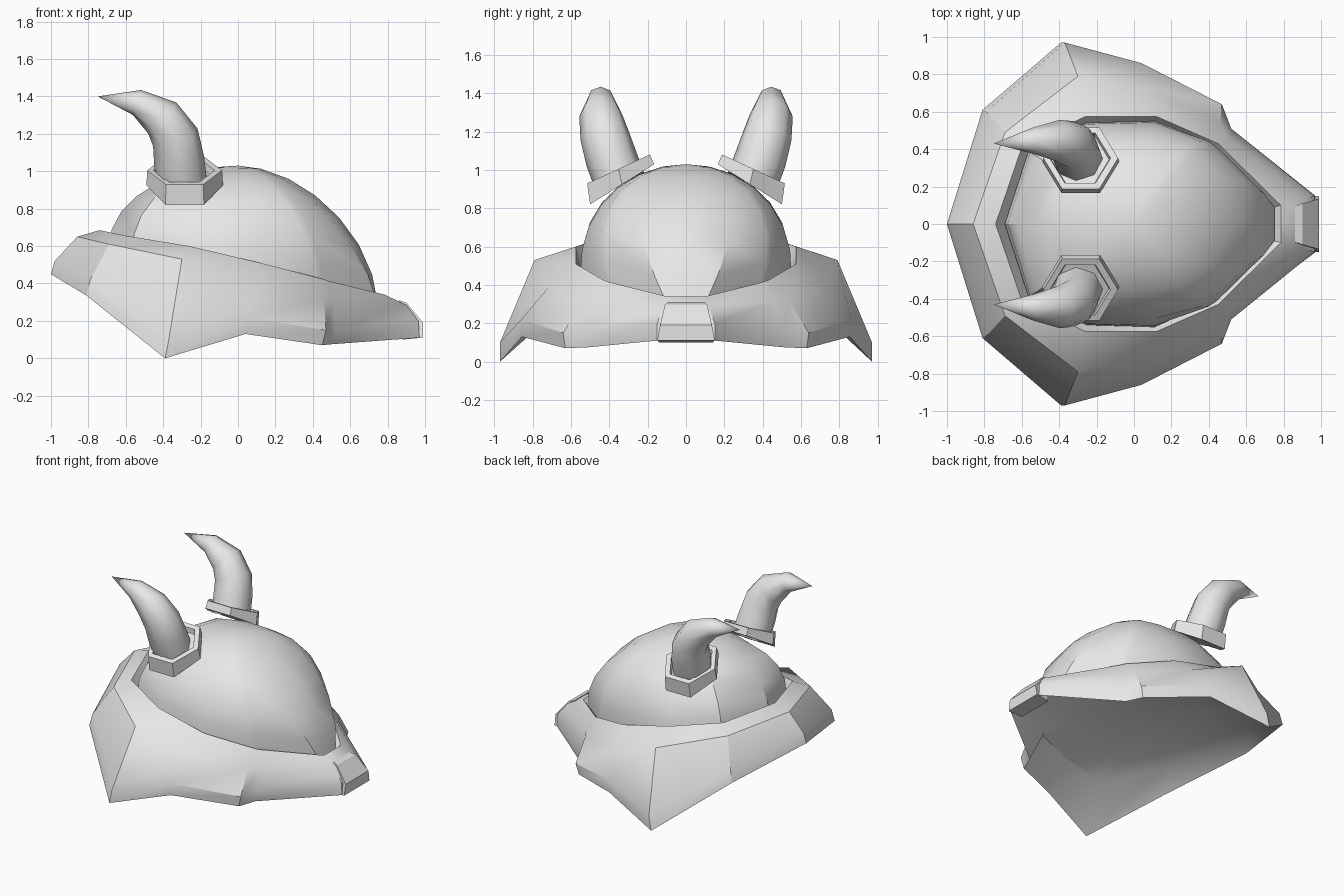
import bpy, bmesh, math
from mathutils import Vector

if "Cube" in bpy.data.objects:
    bpy.data.objects.remove(bpy.data.objects["Cube"])

grey = bpy.data.materials.new("plain grey")
grey.diffuse_color = (0.8, 0.8, 0.8, 1)
grey.use_nodes = True
grey.node_tree.nodes["Principled BSDF"].inputs["Base Color"].default_value = grey.diffuse_color


def loft(name, rings, cap_start=False, cap_end=False, tip=None, angle=32):
    """Skin a list of closed rings; tip closes the last ring to a point."""
    bm = bmesh.new()
    vs = [[bm.verts.new(p) for p in r] for r in rings]
    n = len(vs[0])
    for a, b in zip(vs, vs[1:]):
        for i in range(n):
            j = (i + 1) % n
            bm.faces.new((a[i], a[j], b[j], b[i]))
    if cap_start:
        bm.faces.new(vs[0][::-1])
    if cap_end:
        bm.faces.new(vs[-1])
    if tip is not None:
        t = bm.verts.new(tip)
        for i in range(n):
            bm.faces.new((vs[-1][i], vs[-1][(i + 1) % n], t))
    bmesh.ops.recalc_face_normals(bm, faces=bm.faces)
    me = bpy.data.meshes.new(name)
    bm.to_mesh(me)
    bm.free()
    me.materials.append(grey)
    ob = bpy.data.objects.new(name, me)
    bpy.context.collection.objects.link(ob)
    bpy.ops.object.select_all(action='DESELECT')
    ob.select_set(True)
    bpy.context.view_layer.objects.active = ob
    bpy.ops.object.shade_smooth_by_angle(angle=math.radians(angle))
    return ob


def mirrored(half):
    """Half loop from rear centre to front centre -> full loop."""
    return half + [(x, -y, *r) for x, y, *r in half[-2:0:-1]]


# Brim cross-sections from rear to front: lower edge, upper edge, shoulder, top, inner lip
stations = [
    [(-1, 0, .45), (-.98, 0, .52), (-.86, 0, .65), (-.74, 0, .685), (-.69, 0, .61)],
    [(-.81, .61, .335), (-.79, .60, .42), (-.69, .49, .61), (-.60, .41, .655), (-.565, .385, .58)],
    [(-.39, .97, 0), (-.37, .97, .10), (-.30, .79, .53), (-.26, .575, .60), (-.25, .54, .51)],
    [(.04, .855, .13), (.04, .86, .22), (.09, .72, .385), (.12, .575, .51), (.11, .55, .47)],
    [(.45, .63, .07), (.47, .64, .15), (.46, .54, .315), (.45, .43, .425), (.43, .41, .40)],
    [(.50, .51, .075), (.52, .51, .155), (.51, .46, .315), (.48, .40, .415), (.46, .385, .39)],
    [(.97, .15, .11), (.965, .15, .20), (.90, .12, .285), (.785, .10, .34), (.75, .09, .30)],
    [(.97, 0, .11), (.965, 0, .20), (.90, 0, .285), (.785, 0, .34), (.75, 0, .30)],
]
A, B, C, D, E = [mirrored([s[k] for s in stations]) for k in range(5)]
# Hollow underside: sloped inner wall rising to a shallow ceiling
inner_wall = mirrored([(-.86, 0, .50), (-.69, .48, .44), (-.31, .73, .29), (.05, .68, .33),
                       (.41, .48, .28), (.44, .42, .27), (.82, .11, .22), (.82, 0, .22)])
ceiling = [(x * .6, y * .6, .40 + (z - .3) * .3) for x, y, z in inner_wall]
loft("brim", [E, D, C, B, A, inner_wall, ceiling], tip=(-.05, 0, .44))

# Dome: pointed plan at the brim that blends to a rounder plan higher up
round_plan = mirrored([(-.70, 0), (-.58, .41), (-.25, .57), (.12, .575),
                       (.37, .555), (.44, .52), (.63, .36), (.71, 0)])
rings = []
for k in range(7):
    th = math.radians(k * 13)
    s, c = math.sin(th), math.cos(th)
    w = min(1, 1.3 * s)
    ring = []
    for (x, y, z), (rx, ry) in zip(E, round_plan):
        z -= .02
        ring.append(((x + (rx - x) * w) * c ** (1.12 if x > 0 else 1),
                     (y + (ry - y) * w) * c, z + (1.03 - z) * s))
    rings.append(ring)
loft("dome", rings, tip=(0, 0, 1.03), angle=30)

# Sloped nose block at the front tip of the brim
block = [(.86, .095, .31), (.90, .11, .298), (.99, .135, .19),
         (.988, .15, .11), (.88, .14, .10)]
loft("nose_block", [block, [(x, -y, z) for x, y, z in block]],
     cap_start=True, cap_end=True, angle=20)


def ring(center, axis, ref, r, n, stretch=1.0):
    """Polygon around an axis, first corner towards ref, stretched across it."""
    t = Vector(axis).normalized()
    u = Vector(ref)
    u = (u - t * u.dot(t)).normalized()
    v = t.cross(u)
    angles = [2 * math.pi * i / n for i in range(n)]
    return [Vector(center) + r * (math.cos(a) * u + stretch * math.sin(a) * v) for a in angles]


# Horns with wedge-shaped six-sided collars, one on each side
path = [((-.30, .345, .94), .135), ((-.315, .390, 1.06), .135), ((-.335, .425, 1.18), .128),
        ((-.405, .445, 1.285), .112), ((-.54, .445, 1.368), .070)]
tip = Vector((-.75, .43, 1.40))
pts = [Vector(p) for p, r in path] + [tip]
low, high = (0, .53, .85), (0, .42, .91)
collar = [((-.285, .333, .925), low, .205, 1.11),
          ((-.285, .352, 1.005), high, .20, 1.04),
          ((-.288, .352, 1.005), high, .163, 1.04),
          ((-.288, .345, .97), high, .155, 1.04)]
for side, sy in (("right", -1), ("left", 1)):
    def flip(points):
        return [(p[0], p[1] * sy, p[2]) for p in points]
    horn = [flip(ring(p, pts[i + 1] - pts[max(i - 1, 0)], (0, 1, 0), r, 8))
            for i, (p, r) in enumerate(path)]
    loft(side + "_horn", horn, cap_start=True, tip=(tip.x, tip.y * sy, tip.z), angle=50)
    loft(side + "_horn_collar",
         [flip(ring(c, ax, (1, 0, 0), r, 6, st)) for c, ax, r, st in collar],
         cap_start=True, cap_end=True, angle=25)
